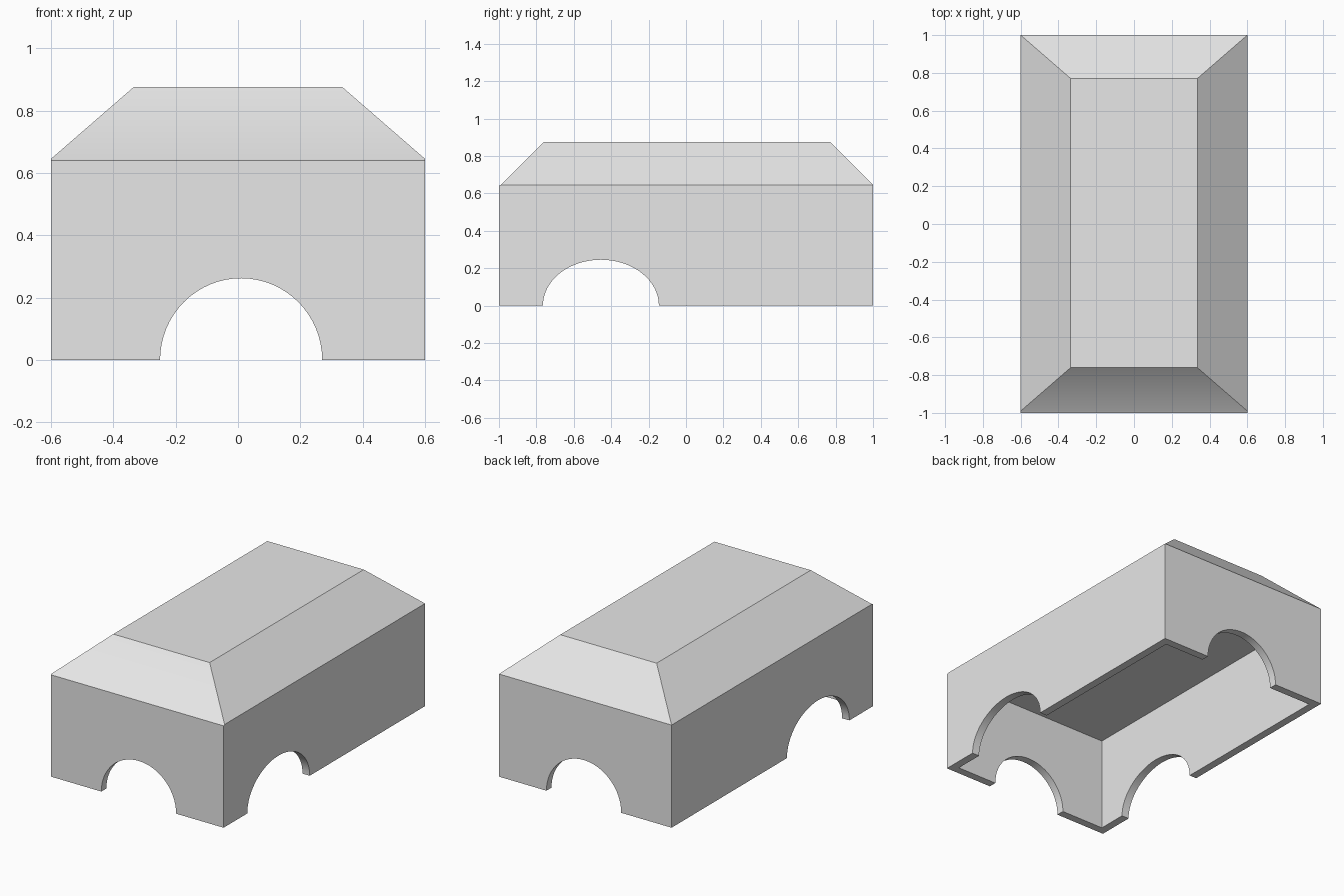
import bpy, bmesh, math
from mathutils import Matrix

if "Cube" in bpy.data.objects:
    bpy.data.objects.remove(bpy.data.objects["Cube"], do_unlink=True)

grey = bpy.data.materials.new("light_grey")
grey.use_nodes = True
grey.diffuse_color = (0.8, 0.8, 0.8, 1)
grey.node_tree.nodes["Principled BSDF"].inputs["Base Color"].default_value = (0.8, 0.8, 0.8, 1)

WALL = 0.05       # shell thickness
CEILING = 0.59    # inner ceiling height


def add_object(name, bm):
    bmesh.ops.recalc_face_normals(bm, faces=bm.faces)
    mesh = bpy.data.meshes.new(name)
    bm.to_mesh(mesh)
    bm.free()
    mesh.materials.append(grey)
    obj = bpy.data.objects.new(name, mesh)
    bpy.context.collection.objects.link(obj)
    return obj


def stacked_rings(name, rings):
    """Solid through rectangular rings (half width, y front, y back, z)."""
    bm = bmesh.new()
    loops = [[bm.verts.new(p) for p in ((-w, f, z), (w, f, z), (w, b, z), (-w, b, z))]
             for w, f, b, z in rings]
    bm.faces.new(loops[0])
    bm.faces.new(loops[-1])
    for low, high in zip(loops, loops[1:]):
        for i in range(4):
            j = (i + 1) % 4
            bm.faces.new((low[i], low[j], high[j], high[i]))
    return add_object(name, bm)


def arch_cutter(name, centre, half_width, height, along_x):
    """Elliptical tunnel centred on the ground plane."""
    bm = bmesh.new()
    bmesh.ops.create_cone(bm, cap_ends=True, segments=64, radius1=1, radius2=1, depth=3)
    turn = Matrix.Rotation(math.pi / 2, 4, 'X')
    scale = Matrix.Diagonal((half_width, 1, height, 1))
    place = Matrix.Translation((centre, 0, 0))
    spin = Matrix.Rotation(math.pi / 2, 4, 'Z') if along_x else Matrix()
    bm.transform(spin @ place @ scale @ turn)
    return add_object(name, bm)


# Body with its hipped roof
body = stacked_rings("body_shell", [
    (0.6, -1.0, 1.0, 0),
    (0.6, -1.0, 1.0, 0.64),
    (0.6, -0.99, 1.0, 0.645),
    (0.335, -0.76, 0.77, 0.875),
])

# Hollow interior, end arch and the two side arches
cutters = [
    stacked_rings("interior_cutter", [
        (0.6 - WALL, -1 + WALL, 1 - WALL, -0.1),
        (0.6 - WALL, -1 + WALL, 1 - WALL, CEILING),
    ]),
    arch_cutter("end_arch_cutter", 0.01, 0.26, 0.262, False),
    arch_cutter("front_arch_cutter", -0.455, 0.31, 0.245, True),
    arch_cutter("rear_arch_cutter", 0.44, 0.31, 0.245, True),
]
bpy.context.view_layer.objects.active = body
for cutter in cutters:
    mod = body.modifiers.new(cutter.name, 'BOOLEAN')
    mod.operation = 'DIFFERENCE'
    mod.solver = 'EXACT'
    mod.object = cutter
    bpy.ops.object.modifier_apply(modifier=mod.name)
    bpy.data.objects.remove(cutter, do_unlink=True)

# Smooth arches, crisp edges
for obj in bpy.context.selected_objects:
    obj.select_set(False)
body.select_set(True)
bpy.ops.object.shade_smooth_by_angle(angle=math.radians(20))
